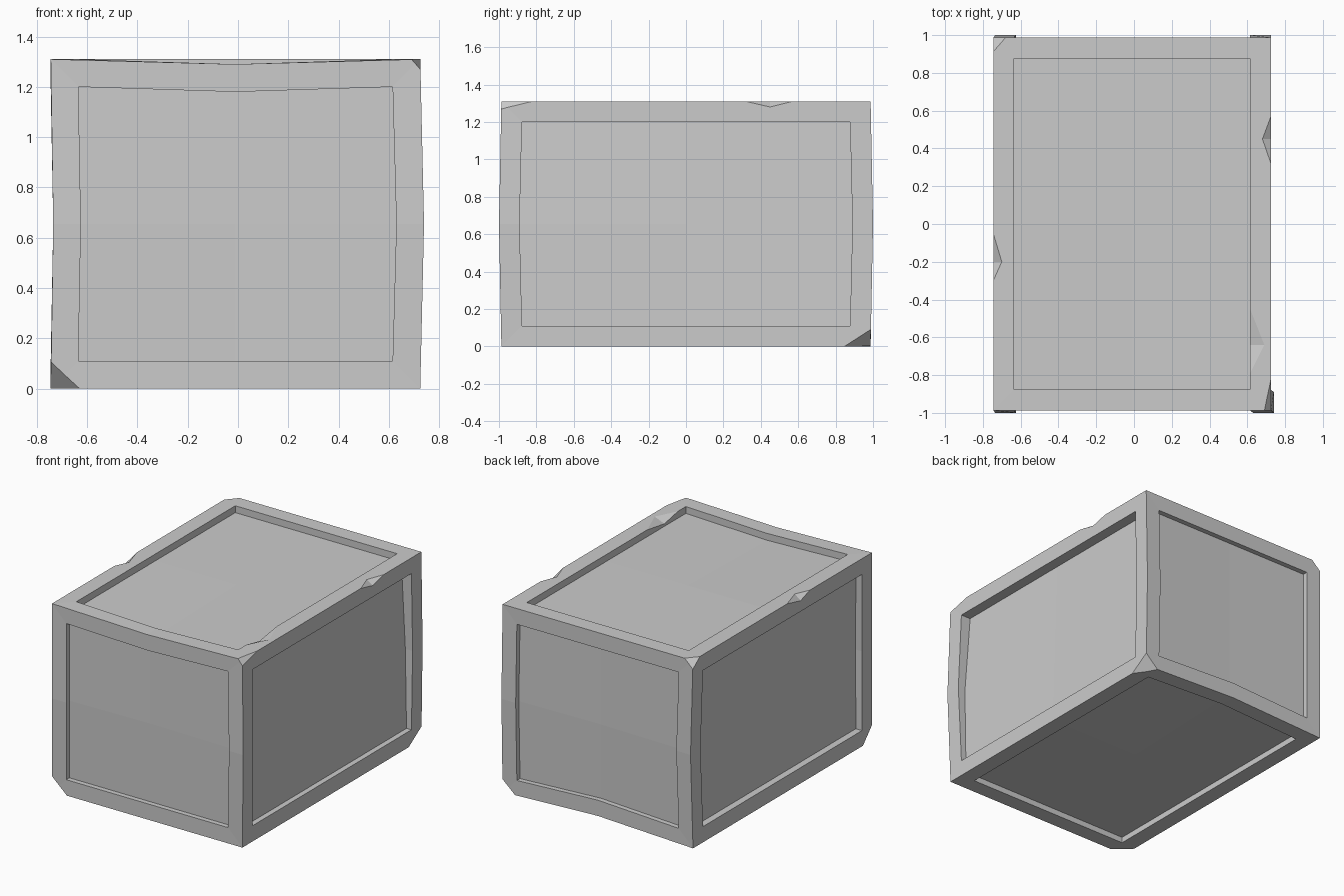
import bpy, bmesh
from mathutils import Vector

if "Cube" in bpy.data.objects:
    bpy.data.objects.remove(bpy.data.objects["Cube"])

CENTRE = Vector((-0.01, 0.0, 0.655))
HALF = Vector((0.735, 0.987, 0.655))


def at(sx, sy, sz):
    return CENTRE + Vector((sx * HALF.x, sy * HALF.y, sz * HALF.z))


# Block with each side split in four so edges can bend at their middles
bm = bmesh.new()
bmesh.ops.create_cube(bm, size=2)
bmesh.ops.subdivide_edges(bm, edges=bm.edges[:], cuts=1, use_grid_fill=True)
for v in bm.verts:
    v.co = at(*v.co)
bm.normal_update()

# Sunken panel on every side: (direction, depth)
sides = [((0, -1, 0), 0.035), ((0, 1, 0), 0.035), ((-1, 0, 0), 0.048),
         ((1, 0, 0), 0.056), ((0, 0, 1), 0.048), ((0, 0, -1), 0.04)]
groups = [([f for f in bm.faces if f.normal.dot(Vector(d)) > 0.9], Vector(d), depth)
          for d, depth in sides]
for faces, d, depth in groups:
    bmesh.ops.inset_region(bm, faces=faces, thickness=0.11, depth=0,
                           use_boundary=True, use_even_offset=True)
    ring = bmesh.ops.extrude_face_region(bm, geom=faces)["geom"]
    bmesh.ops.delete(bm, geom=[f for f in faces if f.is_valid], context="FACES_ONLY")
    floor = [g for g in ring if isinstance(g, bmesh.types.BMVert)]
    for v in floor:
        v.co -= d * depth
        if d.x > 0:  # the right panel leans inwards at the top
            v.co.x -= 0.018 * (v.co.z - CENTRE.z) / 0.545

# Worn edges: middle of edge, shift
bends = [((-1, -1, 0), (0.01, -0.013, 0)), ((1, -1, 0), (0.015, -0.013, 0)),
         ((1, 1, 0), (0, 0.013, 0)), ((-1, 1, 0), (0.01, 0.013, 0)),
         ((0, -1, 1), (0, 0, -0.02)), ((0, 1, -1), (0, 0, 0.03))]
for signs, shift in bends:
    middle = at(*signs)
    for v in [v for v in bm.verts if (v.co - middle).length < 0.17]:
        v.co += Vector(shift)

# Broken corners: corner, distance cut along x, y and z
corners = [((-1, -1, -1), (0.115, 0.10, 0.105)), ((1, 1, -1), (0.10, 0.14, 0.09)),
           ((1, -1, 1), (0.035, 0.165, 0.04)), ((-1, 1, 1), (0.065, 0.075, 0.06))]
for signs, size in corners:
    p = at(*signs)
    normal = Vector([s / c for s, c in zip(signs, size)]).normalized()
    on_plane = p - Vector((signs[0] * size[0], 0, 0))
    cut = bmesh.ops.bisect_plane(bm, geom=bm.verts[:] + bm.edges[:] + bm.faces[:],
                                 plane_co=on_plane, plane_no=normal, clear_outer=True)
    edges = [e for e in cut["geom_cut"] if isinstance(e, bmesh.types.BMEdge)]
    bmesh.ops.edgeloop_fill(bm, edges=edges)
bmesh.ops.recalc_face_normals(bm, faces=bm.faces[:])

mesh = bpy.data.meshes.new("stone_block")
bm.to_mesh(mesh)
bm.free()
block = bpy.data.objects.new("stone_block", mesh)
bpy.context.collection.objects.link(block)
bpy.context.view_layer.objects.active = block


# Notches in the top rim: edge x, inner x, start, deepest and end y, drop
def notch(edge_x, deep_x, y0, ym, y1, drop):
    top = 1.31
    pts = [Vector(p) for p in ((edge_x, y0, top), (edge_x, y1, top),
                               (deep_x, ym, top), (edge_x, ym, top - drop))]
    mid = (pts[2] + pts[3]) / 2
    b = bmesh.new()
    for p in pts:
        b.verts.new(mid + (p - mid) * 1.4)
    bmesh.ops.convex_hull(b, input=b.verts[:])
    bmesh.ops.recalc_face_normals(b, faces=b.faces[:])
    m = bpy.data.meshes.new("notch_cutter")
    b.to_mesh(m)
    b.free()
    cutter = bpy.data.objects.new("notch_cutter", m)
    cutter.hide_render = True
    bpy.context.collection.objects.link(cutter)
    mod = block.modifiers.new("notch", "BOOLEAN")
    mod.operation, mod.solver, mod.object = "DIFFERENCE", "EXACT", cutter
    bpy.ops.object.modifier_apply(modifier=mod.name)
    bpy.data.objects.remove(cutter)


notch(0.725, 0.68, 0.32, 0.45, 0.57, 0.03)
notch(-0.745, -0.70, -0.30, -0.20, -0.05, 0.035)
notch(0.615, 0.69, -0.79, -0.64, -0.45, 0.03)
